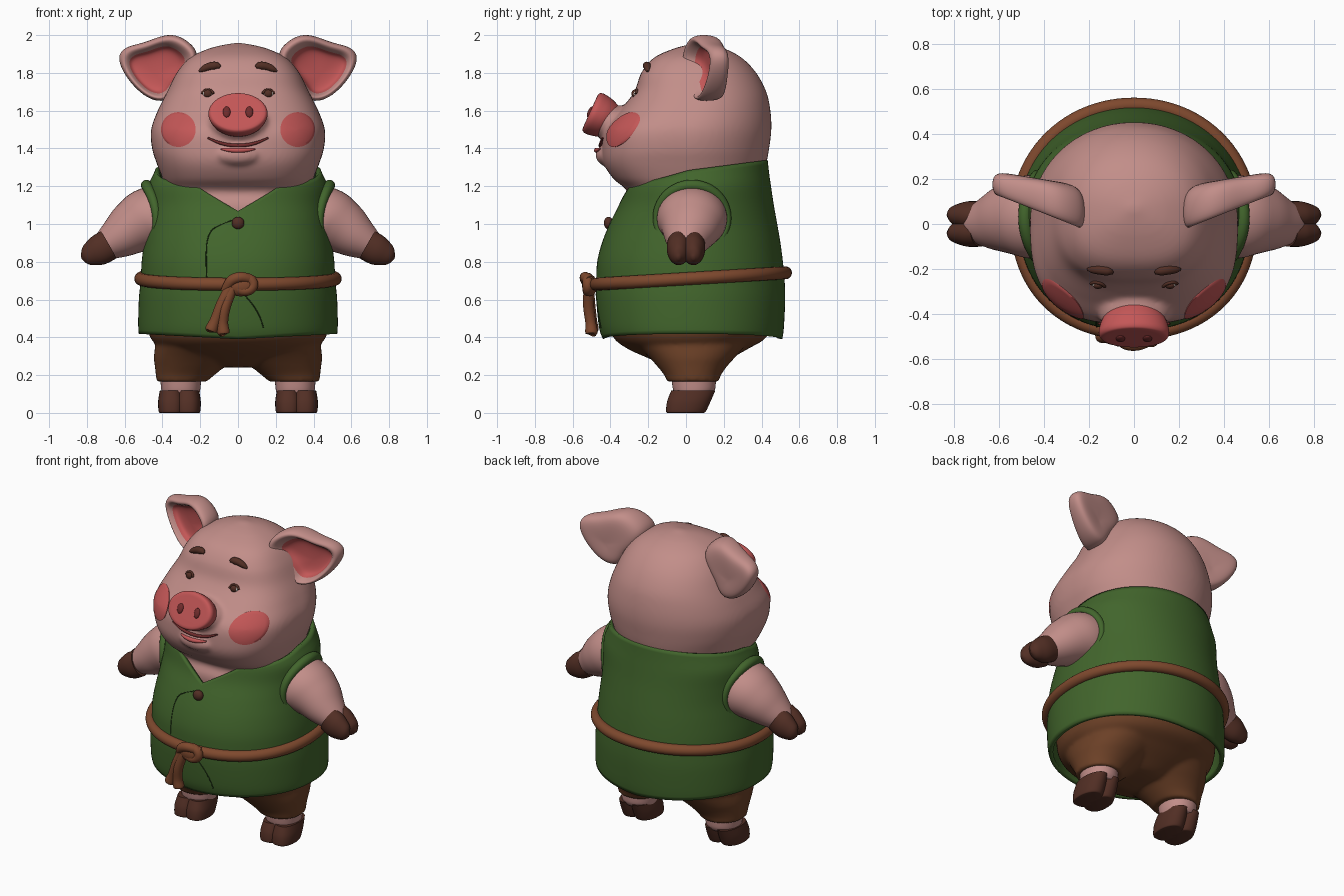
import bpy, bmesh, math
from mathutils import Vector, Matrix, Euler

if "Cube" in bpy.data.objects:
    bpy.data.objects.remove(bpy.data.objects["Cube"], do_unlink=True)


def material(name, r, g, b):
    m = bpy.data.materials.new(name)
    m.use_nodes = True
    m.diffuse_color = (r, g, b, 1)
    m.node_tree.nodes["Principled BSDF"].inputs["Base Color"].default_value = (r, g, b, 1)
    return m


SKIN = material("pink skin", .54, .27, .25)
RED = material("rosy red", .55, .095, .095)
DARK_RED = material("dark red", .16, .025, .025)
GREEN = material("vest green", .054, .13, .025)
SEAM = material("seam green", .015, .04, .008)
PANTS = material("trouser brown", .15, .052, .02)
ROPE = material("rope brown", .21, .066, .027)
HOOF = material("hoof brown", .085, .028, .018)
WHITE = material("eye white", .7, .65, .6)


# ---------- helpers ----------
def finish(name, bm, mats, angle=60):
    mesh = bpy.data.meshes.new(name)
    bm.to_mesh(mesh)
    bm.free()
    for m in mats:
        mesh.materials.append(m)
    for p in mesh.polygons:
        p.use_smooth = True
    if angle:
        mesh.set_sharp_from_angle(angle=math.radians(angle))
    obj = bpy.data.objects.new(name, mesh)
    bpy.context.collection.objects.link(obj)
    return obj


def skin_rings(name, rings, mats, caps=True, loop=False, rule=None, angle=60):
    bm = bmesh.new()
    vs = [[bm.verts.new(p) for p in ring] for ring in rings]
    n = len(vs[0])
    pairs = list(zip(vs, vs[1:])) + ([(vs[-1], vs[0])] if loop else [])
    for i, (a, b) in enumerate(pairs):
        for j in range(n):
            k = (j + 1) % n
            f = bm.faces.new((a[j], a[k], b[k], b[j]))
            f.material_index = rule(i) if rule else 0
    if caps and not loop:
        bm.faces.new(vs[0][::-1])
        f = bm.faces.new(vs[-1])
        f.material_index = rule(len(pairs)) if rule else 0
    if caps or loop:
        bmesh.ops.recalc_face_normals(bm, faces=bm.faces)
    return finish(name, bm, mats, angle)


# Melt several closed parts into one soft surface
def blend(name, parts, mat, rounds):
    bm = bmesh.new()
    for part in parts:
        bm.from_mesh(part.data)
        bpy.data.objects.remove(part)
    obj = finish(name, bm, [mat], 0)
    remesh = obj.modifiers.new("merge", "REMESH")
    remesh.mode = "VOXEL"
    remesh.voxel_size = .012
    remesh.use_smooth_shade = True
    soft = obj.modifiers.new("soften", "SMOOTH")
    soft.factor = .5
    soft.iterations = rounds


def spline(rows, n=8):
    out = []
    for i in range(len(rows) - 1):
        p0, p1, p2 = rows[max(i - 1, 0)], rows[i], rows[i + 1]
        p3 = rows[min(i + 2, len(rows) - 1)]
        for k in range(n):
            t = k / n
            out.append(tuple(b + .5 * t * (c - a + t * (2*a - 5*b + 4*c - d + t * (3*(b - c) + d - a)))
                             for a, b, c, d in zip(p0, p1, p2, p3)))
    return out + [tuple(rows[-1])]


def at(rows, z):
    for a, b in zip(rows, rows[1:]):
        if z <= b[0]:
            t = max(0, (z - a[0]) / (b[0] - a[0]))
            return [p + (q - p) * t for p, q in zip(a, b)]
    return rows[-1]


# Rows are (z, front y, back y, half width); e squares off the front half
def outline(row, angle, e=2.2, cx=0):
    z, front, back, half = row
    c, s = math.cos(angle), math.sin(angle)
    if s > 0:
        e = 2.05
    x = math.copysign(abs(c) ** (2 / e), c) * half
    y = math.copysign(abs(s) ** (2 / e), s) * (back - front) / 2
    return Vector((cx + x, (front + back) / 2 + y, z))


def front_y(rows, x, z, e=2.2):
    _, f, b, half = at(rows, z)
    return (f + b) / 2 - (b - f) / 2 * max(0, 1 - abs(x / half) ** e) ** (1 / e)


def loft(name, rows, mat, cx=0, lean=0, e=2.2, seg=64):
    rings = [[outline(r, math.tau * j / seg, e, cx + lean * r[0]) for j in range(seg)] for r in rows]
    return skin_rings(name, rings, [mat])


# Points are (x, y, z, radius); the radius along "up" is multiplied by flat
def tube(name, pts, mat, up=(0, 1, 0), flat=1, loop=False, seg=20):
    pts = pts if loop else spline(pts, 5)
    rings, n = [], len(pts)
    for i, p in enumerate(pts):
        a = pts[i - 1] if loop or i else p
        b = pts[(i + 1) % n] if loop or i < n - 1 else p
        t = (Vector(b[:3]) - Vector(a[:3])).normalized()
        u = Vector(up)
        u = (u - t * u.dot(t)).normalized()
        v = t.cross(u)
        rings.append([Vector(p[:3]) + p[3] * (u * flat * math.cos(w) + v * math.sin(w))
                      for w in (math.tau * j / seg for j in range(seg))])
    return skin_rings(name, rings, [mat], loop=loop)


def ball(name, loc, size, mat, tilt=0):
    bm = bmesh.new()
    bmesh.ops.create_uvsphere(bm, u_segments=32, v_segments=20, radius=1,
                              matrix=Matrix.LocRotScale(Vector(loc), Euler((tilt, 0, 0)), Vector(size)))
    return finish(name, bm, [mat])


# ---------- head, muzzle and chin ----------
HEAD = spline([(.9, -.3, .35, .3), (1.08, -.33, .37, .36), (1.17, -.31, .39, .375),
               (1.24, -.385, .4, .4), (1.32, -.435, .425, .43), (1.4, -.445, .44, .455),
               (1.5, -.43, .452, .46), (1.6, -.35, .447, .425), (1.7, -.274, .425, .375),
               (1.8, -.237, .372, .325), (1.88, -.17, .295, .255), (1.93, -.06, .2, .15),
               (1.955, .04, .1, .04), (1.959, .069, .071, .001)], 10)
FRONT = 2.8


def face_y(x, z):
    return front_y(HEAD, x, z, FRONT)


blend("head", [loft("skull", HEAD, SKIN, e=FRONT, seg=96),
               ball("muzzle", (0, -.375, 1.53), (.165, .125, .1), SKIN),
               ball("chin", (0, -.41, 1.365), (.13, .07, .06), SKIN)], SKIN, 10)

# Snout: a flared oval disc tilted upwards
axis = Vector((0, -.91, .41))
snout = []
for d, r in ((-.04, .09), (0, .106), (.03, .113), (.06, .116), (.078, .11), (.084, .098), (.085, .08)):
    c = Vector((0, -.43, 1.56)) + axis * d
    snout.append((*c, r))
tube("snout", snout, RED, up=(1, 0, 0), flat=1.35, seg=48)

# Mouth
tube("mouth", [(x, face_y(x, 1.415 + 1.6 * x * x) - .008, 1.415 + 1.6 * x * x, .01 - .2 * x * x)
               for x in (-.16, -.11, -.06, 0, .06, .11, .16)], DARK_RED)
tube("lower_lip", [(x, 2.2 * x * x - .474, 1.39 + x * x, .013 - x * x) for x in (-.09, -.05, 0, .05, .09)], RED)

# Ear shape as (x, z) pairs, then its rings as (scale, depth)
EAR = [(.2, 1.9), (.25, 1.965), (.33, 2.01), (.41, 2), (.5, 1.96), (.59, 1.945), (.64, 1.9),
       (.625, 1.83), (.575, 1.75), (.5, 1.675), (.42, 1.642), (.355, 1.66), (.31, 1.75), (.24, 1.82)]
EAR_RINGS = ((.05, .05), (.6, .055), (.92, .045), (1, 0), (.97, -.045), (.84, -.06),
             (.69, -.02), (.62, 0), (.35, .008), (.05, .01))

for s, side in ((1, "left"), (-1, "right")):
    # Ear with a red hollow
    rings = []
    for k, d in EAR_RINGS:
        ring = []
        for px, pz in EAR:
            x, z = .44 + (px - .44) * k, 1.79 + (pz - 1.79) * k
            y = .08 + .28 * (x - .25) + d * (1 + 2.2 * max(0, .6 - x))
            ring.append(Vector((s * x, y, z)))
        rings.append(ring)
    ear = skin_rings(side + "_ear", rings, [SKIN, RED], rule=lambda i: int(i > 5), angle=0)
    ear.modifiers.new("smooth", "SUBSURF").levels = 2
    ear.modifiers["smooth"].render_levels = 2

    # Blush: a thin round plate that follows the cheek
    rings = []
    for r, lift in ((.002, .006), (.03, .006), (.06, .006), (.08, .006), (.092, .005), (.092, -.004)):
        ring = []
        for j in range(48):
            a = math.tau * j / 48
            x, z = .316 + r * math.cos(a), 1.5 + r * math.sin(a)
            ring.append(Vector((s * x, face_y(x, z) - lift, z)))
        rings.append(ring)
    skin_rings(side + "_blush", rings, [RED])

    # Nostril, eye, eyelid and eyebrow
    ball(side + "_nostril", (s * .06, -.508, 1.593), (.02, .012, .031), DARK_RED, -.42)
    ey = face_y(.16, 1.69)
    ball(side + "_eye", (s * .16, ey, 1.69), (.027, .014, .017), WHITE)
    ball(side + "_iris", (s * .16, ey - .004, 1.69), (.022, .016, .021), HOOF)
    tube(side + "_eyelid", [(s * x, face_y(x, z) - .005, z, .007)
                            for x, z in ((.13, 1.69), (.142, 1.706), (.16, 1.711), (.178, 1.706), (.191, 1.69))], HOOF)
    tube(side + "_eyebrow", [(s * x, face_y(x, z) - .004, z, r)
                             for x, z, r in ((.095, 1.832, .008), (.115, 1.838, .02), (.15, 1.834, .021),
                                             (.185, 1.82, .016), (.207, 1.808, .005))], HOOF)

    # Arm, armhole rim and cloven hand
    tube(side + "_arm", [(s * .36, .03, 1.04, .165), (s * .47, .032, 1.025, .168), (s * .55, .025, .985, .147),
                         (s * .63, .01, .93, .115), (s * .7, 0, .885, .08), (s * .72, 0, .87, .06)],
         SKIN, flat=1.1, seg=40)
    rim = []
    for j in range(48):
        a = math.tau * j / 48
        rim.append((s * (.432 + .053 * math.sin(a) ** 2), .032 + .187 * math.cos(a), 1.025 + .18 * math.sin(a),
                    .021 + .008 * math.sin(a)))
    tube(side + "_armhole_rim", rim, GREEN, up=(1, 0, 0), loop=True)
    for t, toe in ((-1, "front"), (1, "back")):
        tube(f"{side}_{toe}_finger", [(s * .685, t * .036, .89, .083), (s * .735, t * .038, .862, .081),
                                      (s * .775, t * .039, .843, .067), (s * .808, t * .04, .828, .046),
                                      (s * .828, t * .038, .82, .01)], HOOF, flat=.78, seg=28)

    # Ankle and cloven foot
    loft(side + "_ankle", spline([(.1, -.06, .14, .098), (.13, -.07, .155, .104), (.2, -.08, .16, .11)]),
         SKIN, cx=s * .303)
    foot = spline([(0, -.095, .09, .058), (.008, -.105, .105, .067), (.06, -.1, .13, .07), (.118, -.078, .155, .061)])
    for t, toe in ((-1, "inner"), (1, "outer")):
        loft(f"{side}_{toe}_toe", foot, HOOF, cx=s * (.31 + t * .043), e=2.5, seg=40)

# ---------- trousers ----------
LEG = spline([(.165, -.1, .175, .132), (.2, -.115, .185, .155), (.25, -.155, .22, .188),
              (.3, -.2, .265, .22), (.38, -.28, .33, .25), (.46, -.32, .36, .25)])
SEAT = spline([(.24, -.01, .09, .05), (.25, -.1, .16, .15), (.29, -.2, .24, .28), (.34, -.31, .33, .4),
               (.4, -.385, .425, .465), (.5, -.41, .46, .48), (.62, -.4, .45, .47)])
blend("trousers", [loft("seat", SEAT, PANTS)] +
      [loft("trouser_leg", LEG, PANTS, cx=s * .39, lean=s * -.55) for s in (1, -1)], PANTS, 8)

# ---------- vest with a V neck ----------
VEST = spline([(.38, -.435, .508, .518), (.45, -.46, .518, .528), (.6, -.475, .525, .525), (.7, -.475, .522, .515),
               (.8, -.47, .513, .51), (.9, -.445, .5, .497), (1, -.405, .483, .482), (1.1, -.357, .465, .476),
               (1.2, -.33, .45, .475), (1.27, -.3, .44, .445), (1.36, -.3, .43, .41)])
seg, steps = 128, 40
rings = [[] for _ in range(steps + 1)]
for j in range(seg):
    a = math.tau * j / seg
    p = outline(at(VEST, 1.2), a)
    top = 1.285 + p.y * (.12 if p.y > 0 else .28)
    if p.y < 0:
        top -= .56 * max(0, .22 - abs(p.x))
    hem = .39 + .06 * abs(p.x)
    for i in range(steps + 1):
        rings[i].append(outline(at(VEST, hem + (top - hem) * i / steps), a))
vest = skin_rings("vest", rings, [GREEN], caps=False)
shell = vest.modifiers.new("thickness", "SOLIDIFY")
shell.thickness = .025
shell.offset = -1

# Seams and button
for name, path in (("flap_seam", ((-.03, 1.02), (-.13, .975), (-.163, .91), (-.168, .8), (-.165, .71))),
                   ("skirt_seam", ((.03, .63), (.08, .57), (.115, .51), (.135, .45)))):
    tube(name, [(x, front_y(VEST, x, z), z, .003) for x, z in path], SEAM, seg=8)
ball("button", (0, -.41, 1.005), (.033, .025, .033), HOOF)

# ---------- rope belt with knot and tails ----------
belt = []
for j in range(96):
    p = outline((.71, -.48, .527, .515), math.tau * j / 96)
    belt.append((p.x, p.y, .71 + .06 * p.y, .034))
tube("belt", belt, ROPE, up=(0, 0, 1), loop=True)
ball("knot", (.015, -.51, .675), (.08, .04, .058), ROPE)
loop = [(.035 + .045 * math.cos(a), -.52, .68 + .035 * math.sin(a), .027)
        for a in (math.tau * j / 24 for j in range(24))]
tube("knot_loop", loop, ROPE, loop=True)
tube("knot_wrap", [(-.07, -.505, .645, .022), (-.035, -.53, .7, .028), (.02, -.533, .718, .028),
                   (.085, -.51, .7, .024)], ROPE)
tube("outer_tail", [(-.04, -.515, .67, .028), (-.085, -.51, .58, .029), (-.12, -.5, .49, .029),
                    (-.142, -.495, .44, .033), (-.145, -.495, .432, .018)], ROPE)
tube("inner_tail", [(-.03, -.515, .66, .028), (-.068, -.515, .56, .029), (-.08, -.505, .48, .028),
                    (-.077, -.5, .425, .033), (-.076, -.5, .417, .018)], ROPE)
